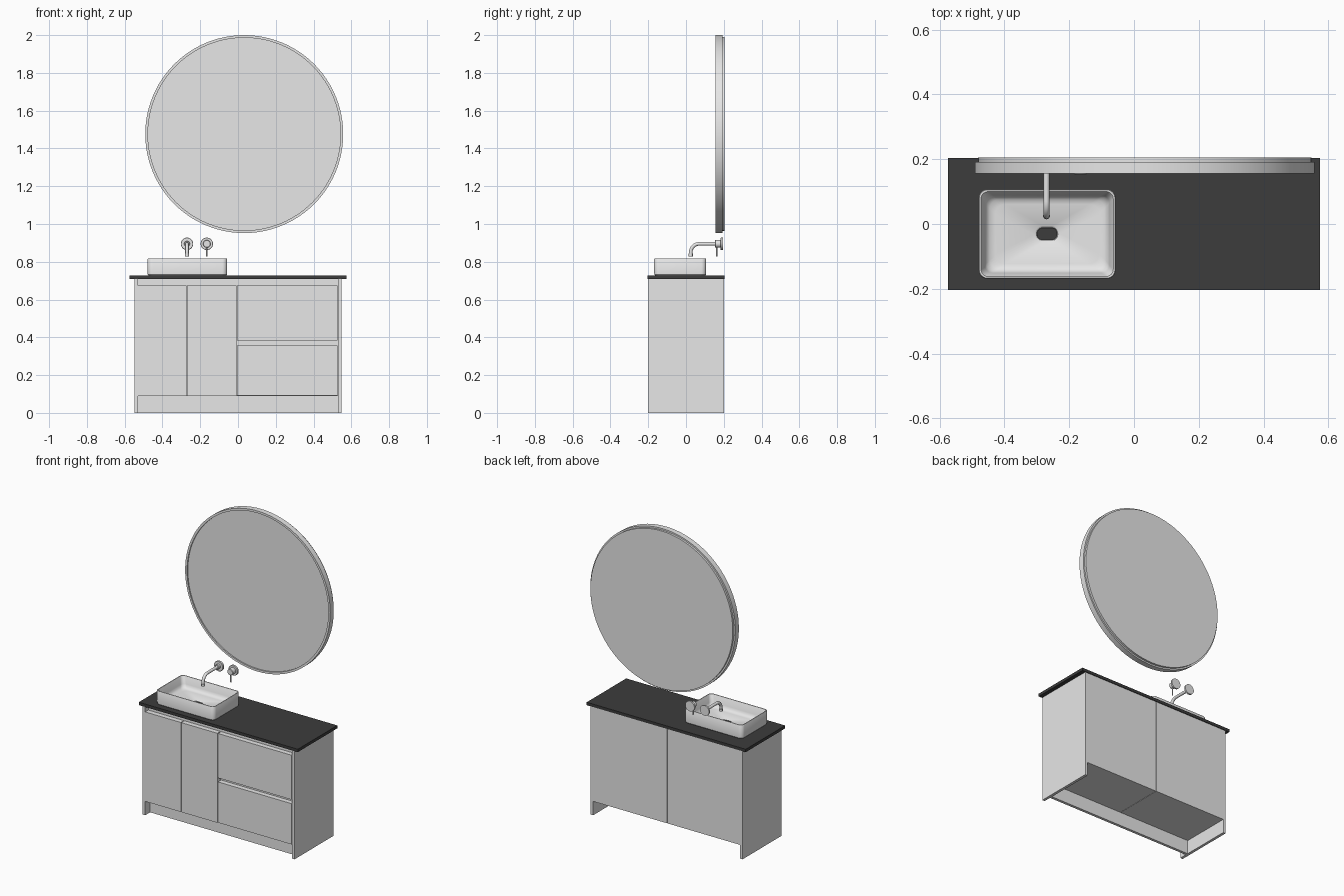
import bpy, bmesh, math
from mathutils import Vector

if "Cube" in bpy.data.objects:
    bpy.data.objects.remove(bpy.data.objects["Cube"])


def material(name, r, g, b):
    m = bpy.data.materials.new(name)
    m.diffuse_color = (r, g, b, 1)
    m.use_nodes = True
    m.node_tree.nodes["Principled BSDF"].inputs["Base Color"].default_value = m.diffuse_color
    return m


GREY = material("light_grey", 0.8, 0.8, 0.8)
DARK = material("dark_stone", 0.045, 0.045, 0.045)


def finish(name, bm, mat, smooth=None):
    bmesh.ops.recalc_face_normals(bm, faces=bm.faces)
    me = bpy.data.meshes.new(name)
    bm.to_mesh(me)
    bm.free()
    me.materials.append(mat)
    ob = bpy.data.objects.new(name, me)
    bpy.context.collection.objects.link(ob)
    if smooth:
        shade(ob, smooth)
    return ob


def shade(ob, deg):
    bpy.ops.object.select_all(action='DESELECT')
    ob.select_set(True)
    bpy.context.view_layer.objects.active = ob
    bpy.ops.object.shade_smooth_by_angle(angle=math.radians(deg))


def box(name, x0, x1, y0, y1, z0, z1, mat=GREY):
    bm = bmesh.new()
    bmesh.ops.create_cube(bm, size=1)
    for v in bm.verts:
        v.co = Vector((x0 + (v.co.x + .5) * (x1 - x0),
                       y0 + (v.co.y + .5) * (y1 - y0),
                       z0 + (v.co.z + .5) * (z1 - z0)))
    return finish(name, bm, mat)


def loft(name, loops, mat=GREY, smooth=30):
    """Skin a stack of equal-length closed loops and cap both ends."""
    bm = bmesh.new()
    rings = [[bm.verts.new(p) for p in loop] for loop in loops]
    n = len(rings[0])
    for a, b in zip(rings, rings[1:]):
        for i in range(n):
            j = (i + 1) % n
            bm.faces.new((a[i], a[j], b[j], b[i]))
    bm.faces.new(rings[0])
    bm.faces.new(rings[-1])
    return finish(name, bm, mat, smooth)


def turned(name, cx, cz, profile, n=32):
    """Turn (radius, y) points around an axis running along y."""
    return loft(name, [[(cx + r * math.cos(2 * math.pi * i / n), y,
                         cz + r * math.sin(2 * math.pi * i / n)) for i in range(n)]
                       for r, y in profile])


def tube(name, pts, radius, n=8):
    cu = bpy.data.curves.new(name, 'CURVE')
    cu.dimensions = '3D'
    cu.bevel_depth = radius
    cu.bevel_resolution = n // 2
    cu.use_fill_caps = True
    sp = cu.splines.new('POLY')
    sp.points.add(len(pts) - 1)
    for p, co in zip(sp.points, pts):
        p.co = (*co, 1)
    ob = bpy.data.objects.new(name, cu)
    bpy.context.collection.objects.link(ob)
    cu.materials.append(GREY)
    bpy.ops.object.select_all(action='DESELECT')
    ob.select_set(True)
    bpy.context.view_layer.objects.active = ob
    bpy.ops.object.convert(target='MESH')
    shade(bpy.context.view_layer.objects.active, 35)


# Cabinet: side panels, two carcasses, kick board
box("left_side_panel", -.548, -.53, -.2, .2, 0, .708)
box("right_side_panel", .53, .548, -.2, .2, 0, .708)
box("left_carcass", -.53, -.006, -.168, .2, .09, .708)
box("right_carcass", -.004, .53, -.168, .2, .09, .708)
box("kick_board", -.53, .53, -.15, -.132, 0, .09)

# Doors and drawers, with recessed grip channels between them
box("left_door", -.53, -.273, -.2, -.168, .09, .674)
box("right_door", -.269, -.009, -.2, -.168, .09, .674)
box("upper_drawer", -.004, .528, -.2, -.168, .384, .674)
box("lower_drawer", -.004, .528, -.2, -.168, .092, .358)

# Counter
box("counter_top", -.574, .574, -.203, .204, .708, .727, DARK)


# Vessel basin: outer wall, rim, sloping bowl and drain hole
CX, CY = -.268, -.031


def rounded(hx, hy, r, z, seg=6):
    pts = []
    for q, (sx, sy) in enumerate(((1, 1), (-1, 1), (-1, -1), (1, -1))):
        for k in range(seg + 1):
            a = math.pi / 2 * (q + k / seg)
            pts.append((CX + sx * (hx - r) + r * math.cos(a),
                        CY + sy * (hy - r) + r * math.sin(a), z))
    return pts


loft("basin", [rounded(*p) for p in (
    (.206, .133, .024, .7275), (.210, .137, .026, .732), (.211, .138, .026, .814),
    (.209, .136, .025, .817), (.204, .131, .022, .817), (.202, .129, .022, .814),
    (.192, .120, .024, .770), (.187, .115, .026, .757), (.177, .106, .028, .748),
    (.160, .092, .030, .745), (.038, .025, .024, .741), (.033, .021, .0205, .738),
    (.031, .019, .0185, .731))], smooth=40)
loft("drain", [rounded(.031, .019, .0185, z) for z in (.731, .736)], DARK)

# Wall spout
SX, MX, TZ = -.270, -.165, .895
arc = [(SX, .070 - .045 * math.sin(t), .850 + .045 * math.cos(t))
       for t in (math.pi / 2 * i / 10 for i in range(11))]
tube("spout", [(SX, .19, TZ)] + arc + [(SX, .025, .832)], .0095)
tube("spout_nozzle", [(SX, .025, .843), (SX, .025, .828)], .0108)

# Wall plates, mixer knob and lever
for name, x in (("spout_plate", SX), ("mixer_plate", MX)):
    turned(name, x, TZ, [(.033, .196), (.033, .185), (.031, .183)])
turned("spout_collar", SX, TZ, [(.015, .184), (.015, .170), (.013, .168)])
turned("mixer_knob", MX, TZ, [(.020, .184), (.020, .155), (.018, .153)])
tube("mixer_lever", [(MX, .162, .885), (MX, .162, .828)], .004)

# Round mirror: frame with a shallow front recess and a stepped back
turned("mirror", .033, 1.476, [
    (.510, .164), (.510, .156), (.524, .156), (.524, .192),
    (.514, .192), (.514, .205)], 96)
